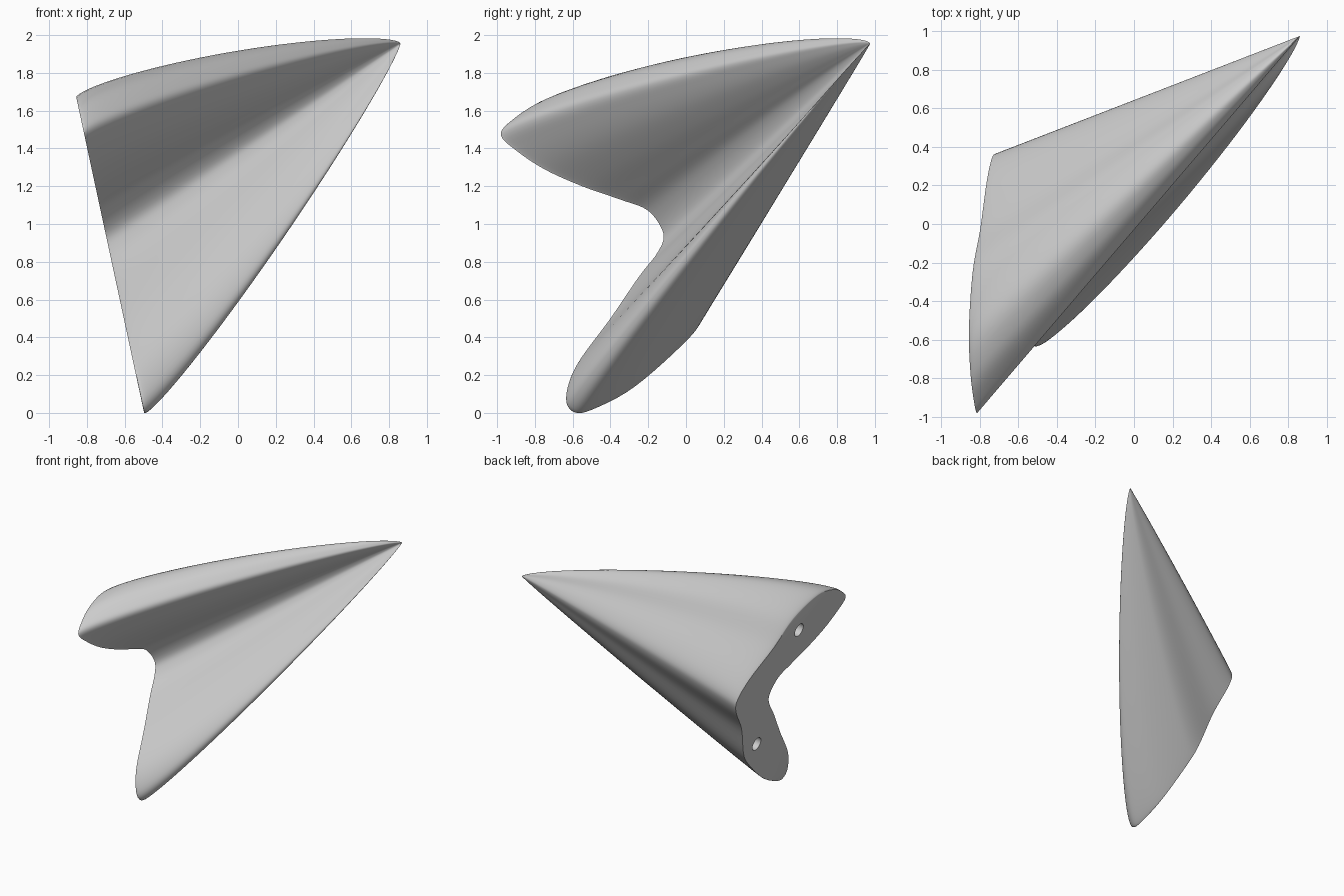
import bpy, bmesh, math
from mathutils import Vector

cube = bpy.data.objects.get("Cube")
if cube:
    bpy.data.objects.remove(cube, do_unlink=True)

grey = bpy.data.materials.new("plain_grey")
grey.use_nodes = True
colour = (0.6, 0.6, 0.6, 1)
grey.diffuse_color = colour
grey.node_tree.nodes["Principled BSDF"].inputs["Base Color"].default_value = colour

# Chevron outline of the flat end (y, z), and the point where the body closes
OUTLINE = [(-.98, 1.47), (-.93, 1.54), (-.78, 1.63), (-.55, 1.67), (-.25, 1.58),
           (-.03, 1.4), (.22, 1.24), (.35, 1.1), (.34, .98), (.2, .77), (.09, .5),
           (-.02, .36), (-.27, .14), (-.47, .03), (-.58, .005), (-.63, .08),
           (-.58, .25), (-.4, .5), (-.25, .72), (-.15, .85), (-.12, .95),
           (-.2, 1.07), (-.35, 1.13), (-.55, 1.2), (-.75, 1.29), (-.9, 1.39)]
TIP = Vector((.86, .975, 1.955))
MID_Z = .95
RINGS = 40
STEPS = 5


def on_end(y, z):
    """Point on the slanted end plane."""
    return Vector((-.497 - .215 * z, y, z))


def smooth_loop(points, steps):
    """Closed Catmull-Rom curve through the points."""
    pts = [on_end(*p) for p in points]
    n = len(pts)
    loop = []
    for i in range(n):
        a, b, c, d = (pts[(i + k) % n] for k in (-1, 0, 1, 2))
        for s in range(steps):
            t = s / steps
            loop.append(b + (c - a) * t / 2 + (a * 2 - b * 5 + c * 4 - d) * t * t / 2
                        + (b * 3 - a - c * 3 + d) * t ** 3 / 2)
    return loop


def section_point(p, u):
    """Slide an outline point toward the tip, with the wings bowed outward."""
    bulge = (4 * u * (1 - u)) ** .6
    h = p.z - MID_Z
    q = p.lerp(TIP, u)
    q.z += .145 * h * bulge
    q.y -= .18 * min(h, 0) ** 2 * bulge
    return q


def finish(name, bm):
    bmesh.ops.recalc_face_normals(bm, faces=bm.faces)
    mesh = bpy.data.meshes.new(name)
    bm.to_mesh(mesh)
    bm.free()
    mesh.materials.append(grey)
    obj = bpy.data.objects.new(name, mesh)
    bpy.context.collection.objects.link(obj)
    return obj


# Body: chevron sections lofted to a point
bm = bmesh.new()
loop = smooth_loop(OUTLINE, STEPS)
n = len(loop)
rings = []
for r in range(RINGS):
    u = (1 - math.cos(math.pi * r / RINGS)) / 2
    rings.append([bm.verts.new(section_point(p, u)) for p in loop])
point = bm.verts.new(TIP)
bm.faces.new(rings[0])
for i in range(n):
    j = (i + 1) % n
    for a, b in zip(rings, rings[1:]):
        bm.faces.new((a[i], a[j], b[j], b[i]))
    bm.faces.new((rings[-1][i], rings[-1][j], point))
body = finish("chevron_body", bm)

# Two round sockets in the flat end
axis = Vector((1, 0, .215)).normalized()
turn = axis.to_track_quat('Z', 'Y').to_matrix().to_4x4()
bm = bmesh.new()
for y, z in ((-.37, 1.43), (-.08, .52)):
    made = bmesh.ops.create_cone(bm, cap_ends=True, segments=32,
                                 radius1=.055, radius2=.055, depth=.3)
    bmesh.ops.transform(bm, matrix=turn, verts=made["verts"])
    bmesh.ops.translate(bm, vec=on_end(y, z), verts=made["verts"])
cutter = finish("socket_cutter", bm)
cutter.hide_render = True
cutter.display_type = 'WIRE'

cut = body.modifiers.new("sockets", 'BOOLEAN')
cut.operation = 'DIFFERENCE'
cut.solver = 'EXACT'
cut.object = cutter

bpy.context.view_layer.objects.active = body
body.select_set(True)
bpy.ops.object.modifier_apply(modifier=cut.name)
bpy.data.objects.remove(cutter, do_unlink=True)
bpy.ops.object.shade_smooth_by_angle(angle=math.radians(40))
